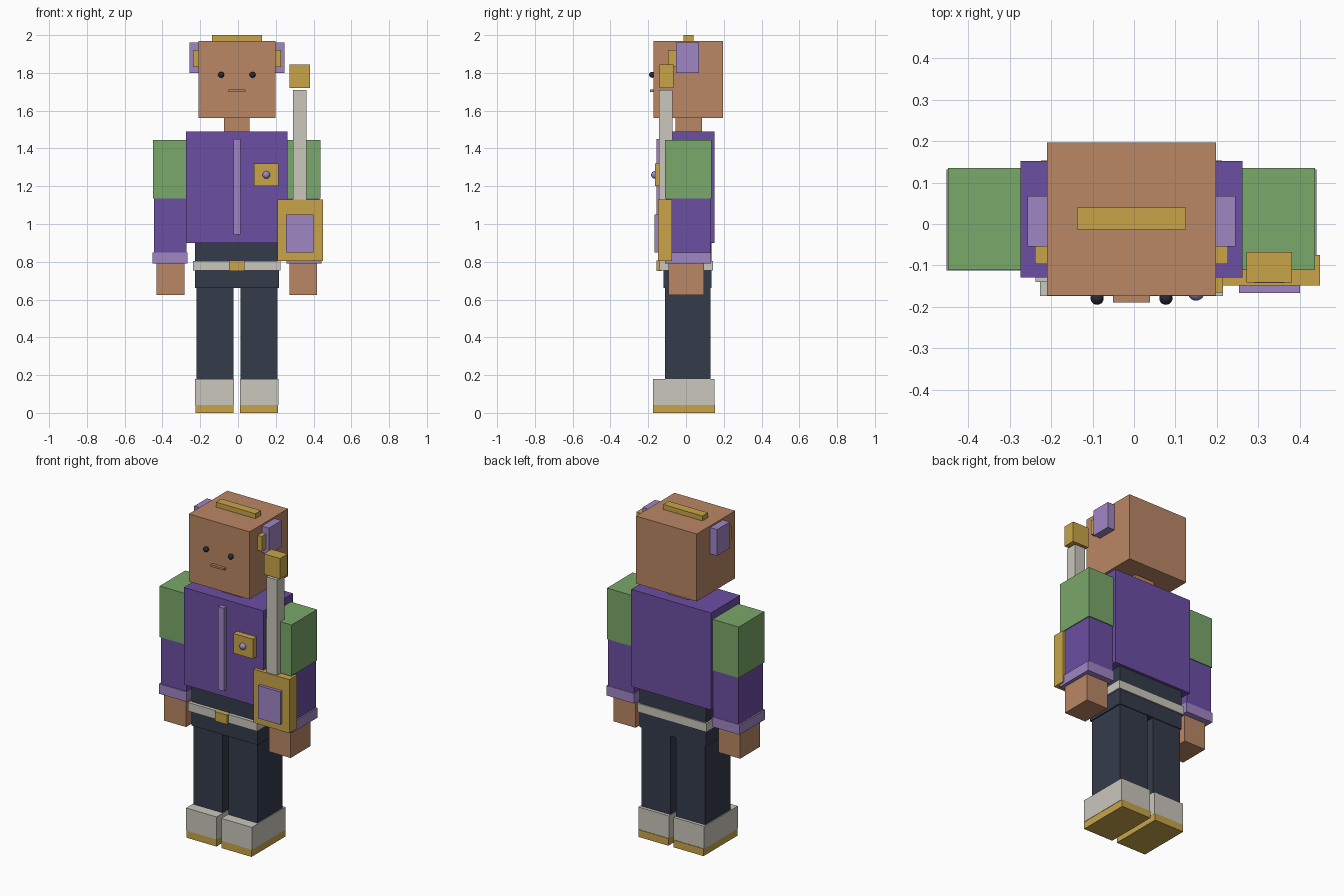
import bpy

if "Cube" in bpy.data.objects:
    bpy.data.objects.remove(bpy.data.objects["Cube"], do_unlink=True)

MID = -0.006  # body centre line


def linear(c):
    c /= 255
    return c / 12.92 if c <= 0.04045 else ((c + 0.055) / 1.055) ** 2.4


def material(name, r, g, b):
    m = bpy.data.materials.new(name)
    m.use_nodes = True
    col = (linear(r), linear(g), linear(b), 1)
    m.diffuse_color = col
    bsdf = m.node_tree.nodes["Principled BSDF"]
    bsdf.inputs["Base Color"].default_value = col
    bsdf.inputs["Roughness"].default_value = 0.8
    return m


skin = material("skin", 187, 135, 101)
purple = material("purple cloth", 108, 78, 163)
lavender = material("lavender trim", 160, 134, 196)
green = material("green sleeve", 122, 168, 106)
navy = material("navy trousers", 53, 59, 75)
gold = material("gold", 200, 165, 74)
pale = material("pale leather", 202, 199, 188)
dark = material("dark eye", 38, 42, 54)


def box(name, mat, x, y, z):
    """Box spanning the given (low, high) ranges."""
    bpy.ops.mesh.primitive_cube_add(size=1, location=[sum(r) / 2 for r in (x, y, z)])
    o = bpy.context.object
    o.name = name
    o.scale = [r[1] - r[0] for r in (x, y, z)]
    bpy.ops.object.transform_apply(location=False, rotation=False, scale=True)
    o.data.materials.append(mat)
    return o


def pair(name, mat, x, y, z):
    """Box given by its distance from the centre line, on both sides."""
    box("left_" + name, mat, (MID + x[0], MID + x[1]), y, z)
    box("right_" + name, mat, (MID - x[1], MID - x[0]), y, z)


def ball(name, mat, loc, radius):
    bpy.ops.mesh.primitive_uv_sphere_add(segments=20, ring_count=12, radius=radius, location=loc)
    o = bpy.context.object
    o.name = name
    o.data.materials.append(mat)
    bpy.ops.object.shade_smooth()


def centred(half):
    return (MID - half, MID + half)


# Head
box("head", skin, centred(0.204), (-0.172, 0.197), (1.56, 1.97))
box("neck", skin, centred(0.068), (-0.055, 0.084), (1.48, 1.57))
box("head_crest", gold, centred(0.132), (-0.013, 0.04), (1.965, 2.0))
box("mouth", skin, centred(0.045), (-0.19, -0.165), (1.70, 1.712))
pair("ear_cover", lavender, (0.19, 0.251), (-0.054, 0.068), (1.80, 1.96))
pair("ear_clip", gold, (0.19, 0.233), (-0.096, -0.054), (1.83, 1.92))
for side, s in (("left", 1), ("right", -1)):
    ball(side + "_eye", dark, (MID + s * 0.083, -0.179, 1.79), 0.016)

# Torso
box("torso", purple, centred(0.268), (-0.129, 0.152), (0.9, 1.49))
box("front_zip", lavender, centred(0.019), (-0.155, -0.12), (0.945, 1.45))
box("chest_badge", gold, (0.084, 0.215), (-0.165, -0.12), (1.2, 1.32))
ball("badge_stud", lavender, (0.15, -0.165, 1.26), 0.02)

# Arms
pair("upper_sleeve", green, (0.268, 0.443), (-0.111, 0.135), (1.135, 1.445))
pair("lower_sleeve", purple, (0.266, 0.438), (-0.106, 0.13), (0.84, 1.137))
pair("cuff", lavender, (0.262, 0.447), (-0.112, 0.132), (0.79, 0.85))
pair("hand", skin, (0.278, 0.425), (-0.093, 0.096), (0.625, 0.795))

# Hips and belt
box("hips", navy, centred(0.222), (-0.12, 0.136), (0.66, 0.905))
box("belt", pale, centred(0.232), (-0.14, 0.144), (0.753, 0.805))
box("belt_buckle", gold, centred(0.041), (-0.156, -0.13), (0.75, 0.807))

# Legs and shoes
pair("leg", navy, (0.019, 0.215), (-0.111, 0.131), (0.17, 0.67))
pair("shoe", pale, (0.016, 0.221), (-0.174, 0.15), (0.043, 0.18))
pair("sole", gold, (0.017, 0.219), (-0.174, 0.153), (0, 0.044))

# Held device with shaft and knob
box("device_body", gold, (0.208, 0.449), (-0.149, -0.075), (0.805, 1.13))
box("device_panel", lavender, (0.253, 0.401), (-0.167, -0.14), (0.85, 1.05))
box("device_shaft", pale, (0.29, 0.363), (-0.142, -0.072), (1.12, 1.71))
box("device_knob", gold, (0.272, 0.381), (-0.141, -0.067), (1.72, 1.845))
